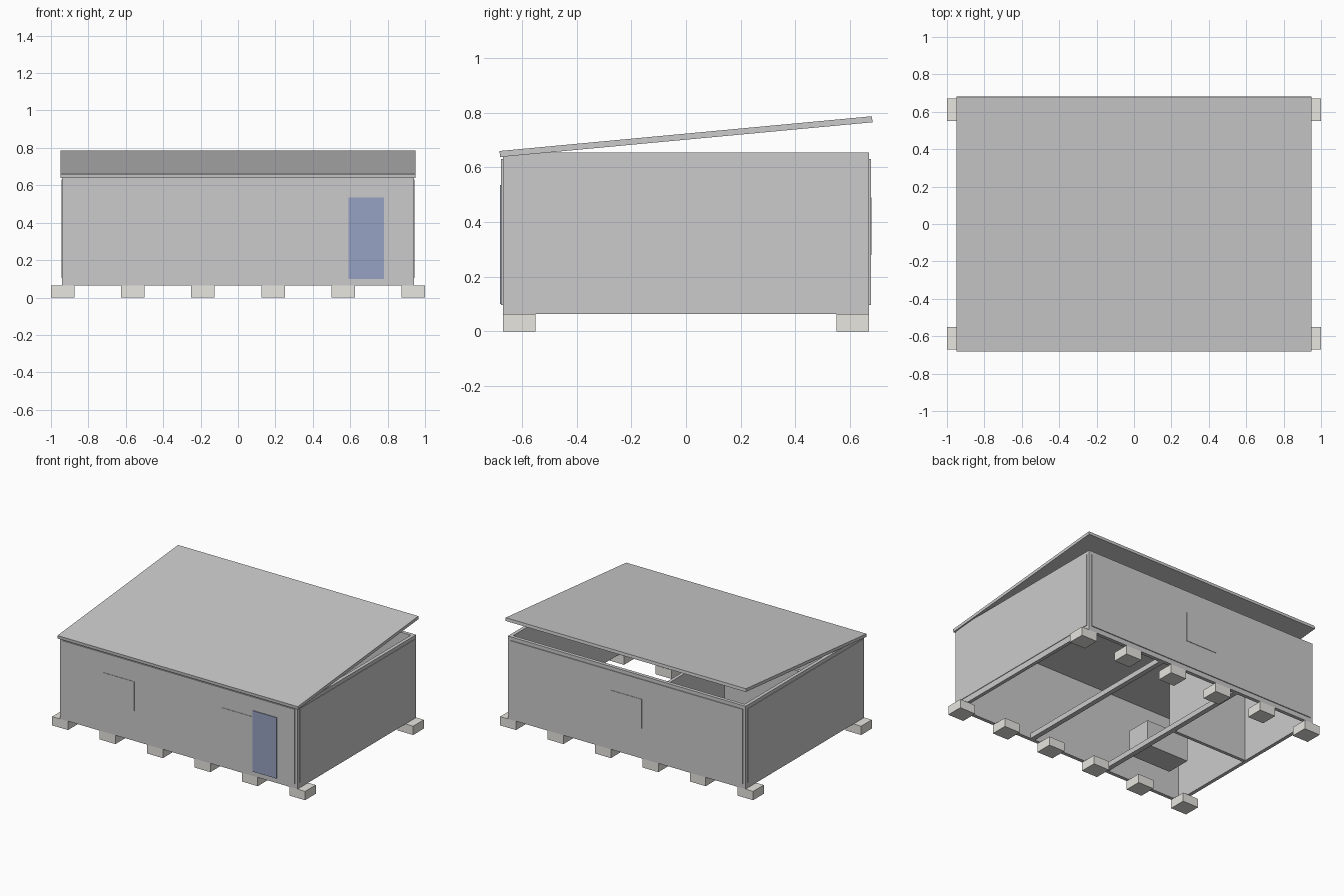
import bpy, bmesh
from mathutils import Matrix, Vector

if "Cube" in bpy.data.objects:
    bpy.data.objects.remove(bpy.data.objects["Cube"])


def material(name, rgb):
    m = bpy.data.materials.new(name)
    m.diffuse_color = (*rgb, 1)
    m.use_nodes = True
    m.node_tree.nodes["Principled BSDF"].inputs["Base Color"].default_value = m.diffuse_color
    return m


def finish(name, bm, mat=None):
    me = bpy.data.meshes.new(name)
    bm.to_mesh(me)
    bm.free()
    ob = bpy.data.objects.new(name, me)
    bpy.context.collection.objects.link(ob)
    if mat:
        me.materials.append(mat)
    return ob


def box(name, x, y, z, mat=None):
    """Box from (min, max) ranges on each axis."""
    bm = bmesh.new()
    lo, hi = Vector((x[0], y[0], z[0])), Vector((x[1], y[1], z[1]))
    bmesh.ops.create_cube(bm, size=1, matrix=Matrix.Translation((lo + hi) / 2)
                          @ Matrix.Diagonal((*(hi - lo), 1)))
    return finish(name, bm, mat)


def span(a, b, s):
    """Range a..b on the positive side, mirrored when s is -1."""
    return (a, b) if s > 0 else (-b, -a)


X, Y, T = 0.94, 0.67, 0.025       # half width, half depth, wall thickness
Z0, Z1 = 0.063, 0.655             # wall bottom and top
blue = material("door_blue", (0.31, 0.36, 0.54))
concrete = material("concrete", (0.8, 0.79, 0.74))

# footing blocks in two rows of six
for s, row in ((-1, "front"), (1, "back")):
    for i in range(6):
        cx = -0.9375 + 0.375 * i
        box(f"{row}_footing_{i + 1}", (cx - 0.0625, cx + 0.0625),
            span(0.55, Y, s), (0, Z0), concrete)

# outer walls, each with a thin raised cladding panel
for s, side in ((-1, "front"), (1, "back")):
    box(f"{side}_wall", (-X, X), span(Y - T, Y, s), (Z0, Z1))
    box(f"{side}_panel", (-0.92, 0.92), span(Y - 0.005, Y + 0.006, s), (0.097, 0.63))
for s, side in ((-1, "left"), (1, "right")):
    box(f"{side}_wall", span(X - T, X, s), (-Y + T, Y - T), (Z0, Z1))
    box(f"{side}_panel", span(X - 0.005, X + 0.004, s), (-0.65, 0.65), (0.105, 0.63))

# door and flush windows
box("door", (0.59, 0.78), (-0.681, -0.66), (0.1, 0.535), blue)
for name, cx, s in (("front_window_left", -0.47, -1),
                    ("front_window_right", 0.465, -1),
                    ("back_window", 0, 1)):
    box(name, (cx - 0.125, cx + 0.125), span(Y - 0.01, Y + 0.009, s), (0.28, 0.49))

# floor beams between the three bays
for s, side in ((-1, "left"), (1, "right")):
    box(f"{side}_floor_beam", span(0.293, 0.328, s), (-Y + T, Y - T), (Z0, 0.1))

# partitions enclosing the back left room
box("long_partition", (-0.322, -0.299), (0, Y - T), (0.08, Z1 - 0.005))
box("cross_partition", (-X + T, -0.322), (0, 0.023), (Z0 + 0.002, Z1 - 0.005))

# desk standing in the front left room
box("desk", (-0.675, -0.34), (-0.45, -0.27), (0.1, 0.28))

# sloped roof slab: side profile extruded across the width
bm = bmesh.new()
profile = [(-0.68, 0.638), (0.682, 0.765), (0.68, 0.787), (-0.682, 0.66)]
face = bm.faces.new([bm.verts.new((-0.95, y, z)) for y, z in profile])
ext = bmesh.ops.extrude_face_region(bm, geom=[face])
bmesh.ops.translate(bm, vec=(1.9, 0, 0),
                    verts=[v for v in ext["geom"] if isinstance(v, bmesh.types.BMVert)])
bmesh.ops.recalc_face_normals(bm, faces=bm.faces)
finish("roof", bm)
